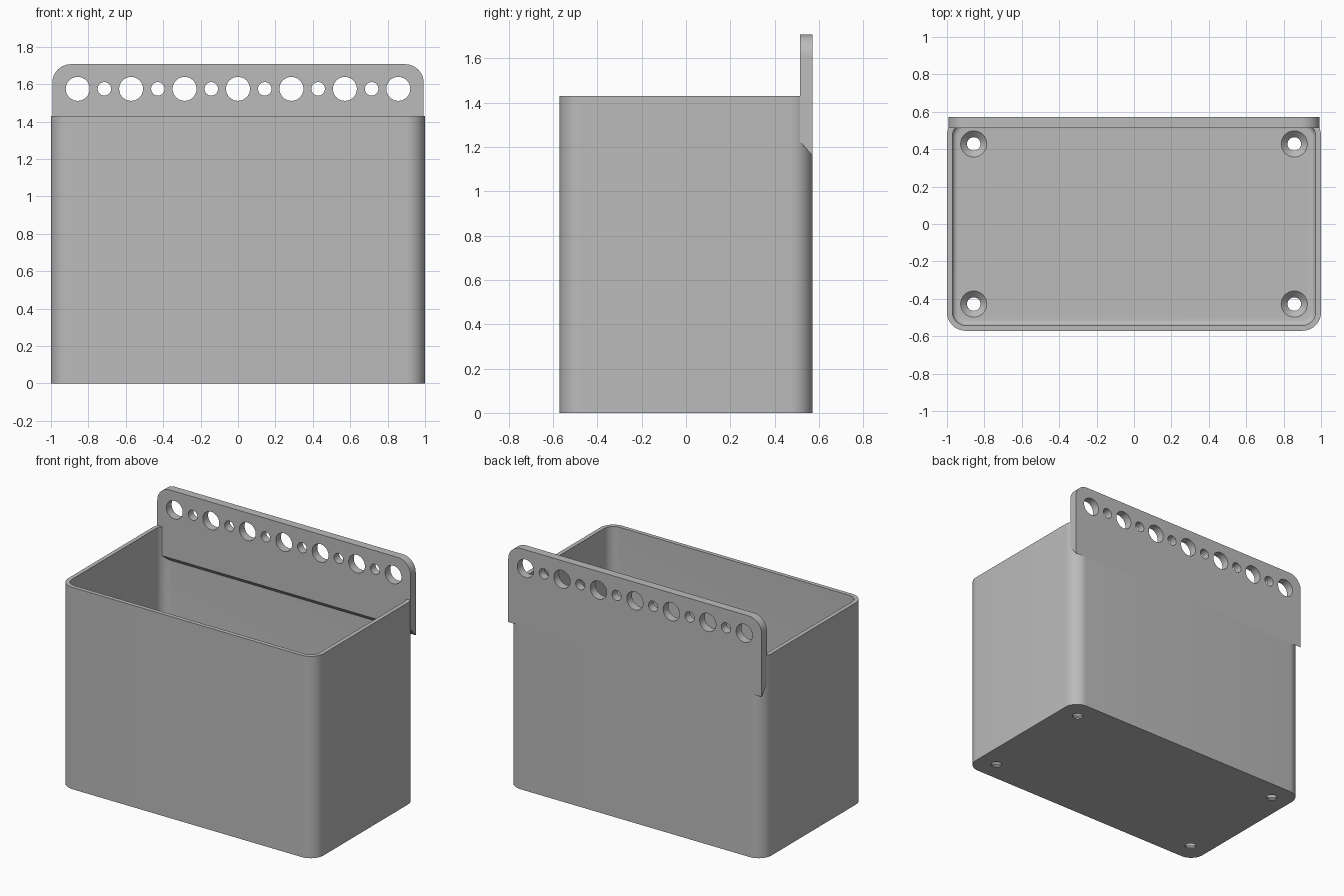
import bpy
import bmesh
from math import cos, sin, pi
from mathutils import Vector

if "Cube" in bpy.data.objects:
    bpy.data.objects.remove(bpy.data.objects["Cube"], do_unlink=True)

HALF_X, HALF_Y, HEIGHT = 1.0, 0.571, 1.43
WALL, FLOOR, CORNER = 0.029, 0.043, 0.1
PLATE_TOP, PLATE_LOW, PLATE_FRONT = 1.707, 1.16, 0.514
HOLE_Z, PITCH, BIG, SMALL = 1.575, 0.2857, 0.064, 0.036

grey = bpy.data.materials.new("plain grey")
grey.use_nodes = True
grey.diffuse_color = (0.5, 0.5, 0.5, 1)
grey.node_tree.nodes["Principled BSDF"].inputs["Base Color"].default_value = (0.5, 0.5, 0.5, 1)


def loft(bm, rings):
    """Skin a stack of equal-length rings and cap both ends."""
    loops = [[bm.verts.new(p) for p in ring] for ring in rings]
    for a, b in zip(loops, loops[1:]):
        for i in range(len(a)):
            j = (i + 1) % len(a)
            bm.faces.new((a[i], a[j], b[j], b[i]))
    bm.faces.new(loops[0][::-1])
    bm.faces.new(loops[-1])


def make_object(name, bm):
    bmesh.ops.recalc_face_normals(bm, faces=bm.faces)
    mesh = bpy.data.meshes.new(name)
    bm.to_mesh(mesh)
    bm.free()
    mesh.materials.append(grey)
    obj = bpy.data.objects.new(name, mesh)
    bpy.context.collection.objects.link(obj)
    return obj


def rounded_rect(inset, z, steps=10):
    r = max(CORNER - inset, 0.03)
    cx, cy = HALF_X - inset - r, HALF_Y - inset - r
    ring = []
    for k, (sx, sy) in enumerate([(1, 1), (-1, 1), (-1, -1), (1, -1)]):
        for s in range(steps + 1):
            a = (k + s / steps) * pi / 2
            ring.append(Vector((sx * cx + r * cos(a), sy * cy + r * sin(a), z)))
    return ring


def circle(r, z, x=0, y=0, sides=40):
    return [Vector((x + r * cos(2 * pi * i / sides), y + r * sin(2 * pi * i / sides), z))
            for i in range(sides)]


def cut_and_smooth(obj, cutter):
    mod = obj.modifiers.new("holes", 'BOOLEAN')
    mod.operation, mod.solver, mod.object = 'DIFFERENCE', 'EXACT', cutter
    bpy.ops.object.select_all(action='DESELECT')
    bpy.context.view_layer.objects.active = obj
    obj.select_set(True)
    bpy.ops.object.modifier_apply(modifier=mod.name)
    bpy.data.objects.remove(cutter, do_unlink=True)
    bpy.ops.object.shade_smooth_by_angle(angle=pi / 6)


# Open box with a small fillet around the inside of the floor
bm = bmesh.new()
rings = [rounded_rect(0, 0), rounded_rect(0, HEIGHT), rounded_rect(WALL, HEIGHT)]
for s in range(6):
    a = s / 5 * pi / 2
    rings.append(rounded_rect(WALL + 0.028 * (1 - cos(a)), FLOOR + 0.028 * (1 - sin(a))))
loft(bm, rings)
box = make_object("box", bm)

# Countersunk screw holes in the floor corners
bm = bmesh.new()
for x in (-0.857, 0.857):
    for y in (-0.428, 0.428):
        loft(bm, [circle(SMALL, -0.1, x, y), circle(SMALL, FLOOR - 0.034, x, y),
                  circle(0.07, FLOOR, x, y), circle(0.07, FLOOR + 0.05, x, y)])
cut_and_smooth(box, make_object("screw_hole_cutter", bm))

# Hanging plate: rounded top corners, underside sloping down to the back
half, r = HALF_X - 0.007, 0.1
outline = [(half, PLATE_LOW)]
for k, side in enumerate((1, -1)):
    for s in range(13):
        a = (k + s / 12) * pi / 2
        outline.append((side * (half - r) + r * cos(a), PLATE_TOP - r + r * sin(a)))
outline.append((-half, PLATE_LOW))
bm = bmesh.new()
front = [Vector((x, PLATE_FRONT, z + (0.065 if z == PLATE_LOW else 0))) for x, z in outline]
back = [Vector((x, HALF_Y + 0.001, z)) for x, z in outline]
loft(bm, [front, back])
plate = make_object("hanging_plate", bm)

# Alternating large and small holes along the plate
bm = bmesh.new()
for i in range(-6, 7):
    radius = SMALL if i % 2 else BIG
    ends = [[Vector((p.x + i * PITCH / 2, y, p.y + HOLE_Z)) for p in circle(radius, 0)]
            for y in (PLATE_FRONT - 0.1, HALF_Y + 0.1)]
    loft(bm, ends)
cut_and_smooth(plate, make_object("plate_hole_cutter", bm))
